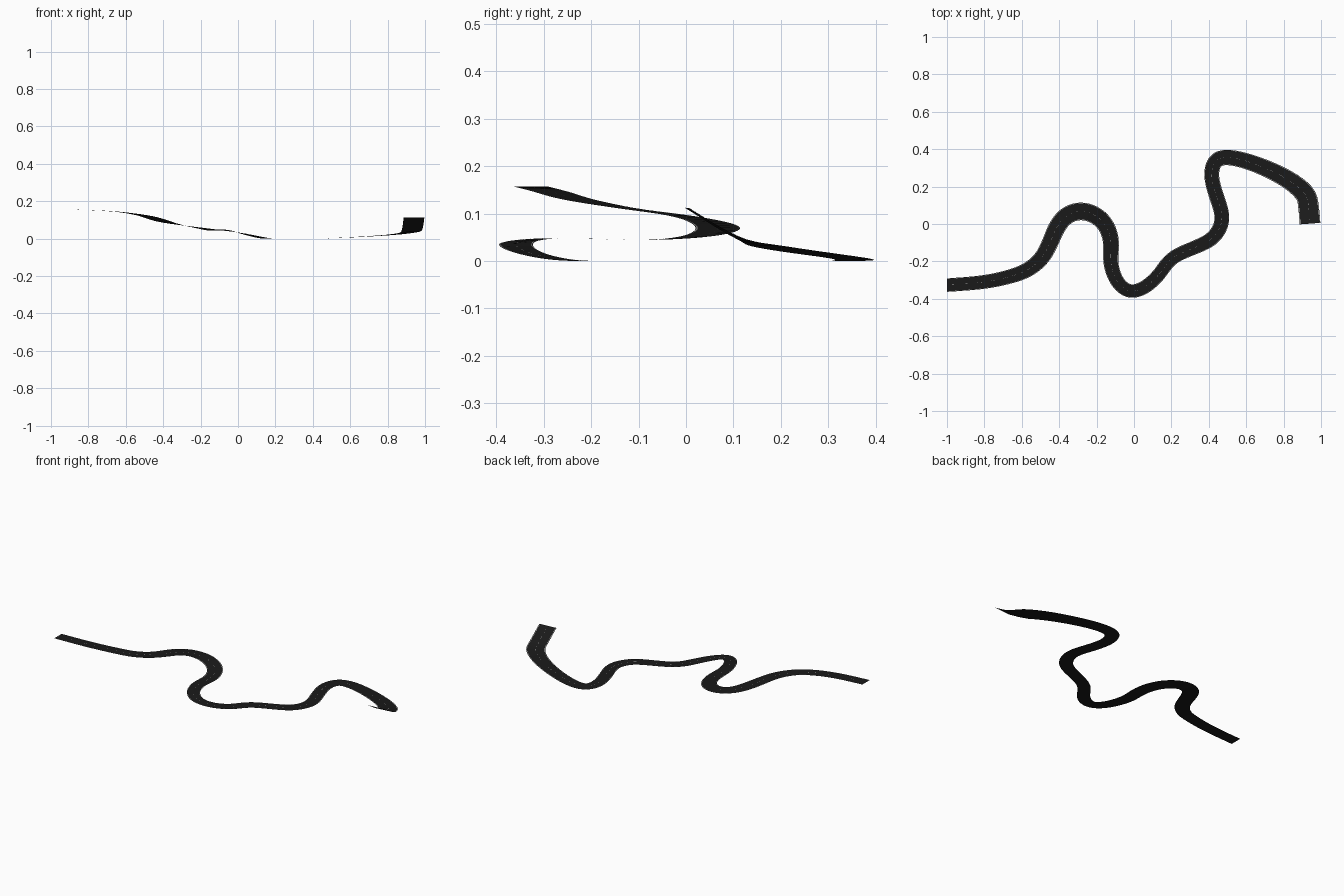
import bpy
from mathutils import Vector

if "Cube" in bpy.data.objects:
    bpy.data.objects.remove(bpy.data.objects["Cube"])

# Centre line of the road: x, y, height, width
PATH = [
    (-1.0, -.327, .157, .072), (-.80, -.311, .153, .073), (-.647, -.277, .144, .076),
    (-.556, -.238, .132, .08), (-.49, -.178, .120, .084), (-.45, -.104, .108, .088),
    (-.414, -.02, .097, .092), (-.362, .045, .083, .093), (-.283, .070, .069, .094),
    (-.20, .044, .056, .092), (-.143, -.019, .047, .088), (-.121, -.104, .044, .085),
    (-.126, -.20, .047, .08), (-.102, -.286, .048, .075), (-.06, -.341, .043, .072),
    (-.006, -.361, .034, .071), (.064, -.335, .018, .072), (.13, -.275, .004, .072),
    (.17, -.219, 0, .072), (.225, -.168, 0, .072), (.326, -.125, 0, .073),
    (.417, -.08, 0, .076), (.465, -.008, 0, .078), (.468, .067, 0, .079),
    (.434, .168, 0, .079), (.413, .265, 0, .079), (.437, .341, 0, .08),
    (.513, .357, .003, .082), (.647, .322, .009, .086), (.807, .249, .019, .096),
    (.911, .168, .032, .106), (.932, .104, .050, .11), (.941, .002, .112, .111),
]
STEPS = 10


def smooth_path(pts, steps):
    """Catmull-Rom through the control points, then evened out."""
    p = [Vector(q) for q in pts]
    p = [2 * p[0] - p[1]] + p + [2 * p[-1] - p[-2]]
    out = []
    for i in range(1, len(p) - 2):
        a, b, c, d = p[i - 1:i + 3]
        for s in range(steps):
            t = s / steps
            out.append(.5 * (2 * b + (c - a) * t + (2 * a - 5 * b + 4 * c - d) * t * t
                             + (3 * b - a - 3 * c + d) * t ** 3))
    out.append(p[-2])
    for _ in range(20):
        out = [out[0]] + [(a + 2 * b + c) / 4 for a, b, c in
                          zip(out, out[1:], out[2:])] + [out[-1]]
    for q in out:
        q[2] = max(q[2], 0)
    return out


line = smooth_path(PATH, STEPS)
sides = []
for i, q in enumerate(line):
    t = line[min(i + 1, len(line) - 1)] - line[max(i - 1, 0)]
    sides.append(Vector((-t.y, t.x, 0)).normalized() * q[3] / 2)
sides[0] = Vector((0, PATH[0][3] / 2, 0))


def material(name, c):
    m = bpy.data.materials.new(name)
    m.diffuse_color = (c, c, c, 1)
    m.use_nodes = True
    m.node_tree.nodes["Principled BSDF"].inputs["Base Color"].default_value = m.diffuse_color
    return m


def strip(name, a, b, lift, mat, keep=lambda i: True):
    """Ribbon along the path between side fractions a and b (-1 to 1)."""
    verts = []
    for q, s in zip(line, sides):
        c = Vector((q[0], q[1], q[2] + lift))
        verts += [c + s * a, c + s * b]
    faces = [(2 * i, 2 * i + 1, 2 * i + 3, 2 * i + 2)
             for i in range(len(line) - 1) if keep(i)]
    me = bpy.data.meshes.new(name)
    me.from_pydata(verts, [], faces)
    me.validate()
    me.materials.append(mat)
    me.polygons.foreach_set("use_smooth", [True] * len(faces))
    ob = bpy.data.objects.new(name, me)
    bpy.context.collection.objects.link(ob)


asphalt = material("asphalt", .01)
paint = material("paint", .5)

# Road surface, edge lines and dashed centre line
strip("road_surface", 1, -1, 0, asphalt)
strip("edge_line_left", .95, .91, .0004, paint)
strip("edge_line_right", -.91, -.95, .0004, paint)
strip("centre_dashes", .01, -.01, .0004, paint, lambda i: i % 4 < 2)
